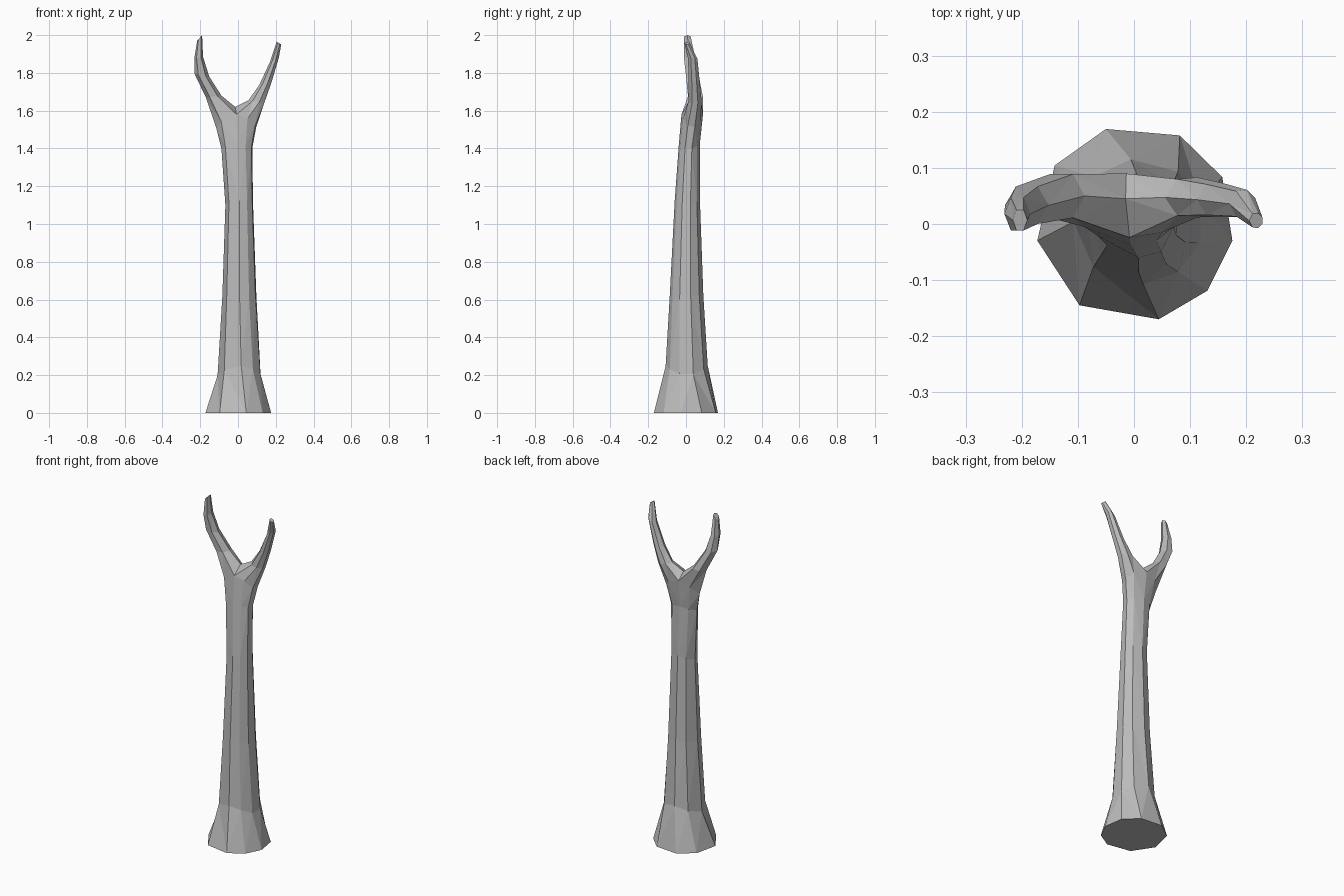
import bpy, bmesh
from math import sin, cos, pi, radians

if "Cube" in bpy.data.objects:
    bpy.data.objects.remove(bpy.data.objects["Cube"])

grey = bpy.data.materials.new("stone_grey")
grey.use_nodes = True
colour = (0.5, 0.5, 0.5, 1)
grey.diffuse_color = colour
grey.node_tree.nodes["Principled BSDF"].inputs["Base Color"].default_value = colour

bm = bmesh.new()


def bridge(low, high):
    for i in range(len(low)):
        j = (i + 1) % len(low)
        bm.faces.new((low[i], low[j], high[j], high[i]))


# Trunk: uneven nine-sided rings (height, x range, y range, twist, front/back lift)
angles = [-76, -43, -10, 28, 63, 107, 144, 190, 236]
trunk = [
    (0.00, -0.175, 0.178, -0.175, 0.177, 0, 0),
    (0.20, -0.108, 0.125, -0.108, 0.116, -10, 0.05),
    (0.62, -0.083, 0.100, -0.086, 0.092, -14, 0),
    (1.10, -0.067, 0.082, -0.060, 0.074, -14, 0.02),
    (1.40, -0.088, 0.078, -0.038, 0.073, -14, 0.02),
    (1.51, -0.116, 0.100, -0.024, 0.090, -14, 0.07),
]
rings = []
for z, x0, x1, y0, y1, twist, lift in trunk:
    ring = []
    for a in angles:
        t = radians(a + twist)
        ring.append(bm.verts.new(((x0 + x1) / 2 + cos(t) * (x1 - x0) / 2,
                                  (y0 + y1) / 2 + sin(t) * (y1 - y0) / 2,
                                  z + lift * sin(t) ** 2)))
    if rings:
        bridge(rings[-1], ring)
    rings.append(ring)
bm.faces.new(rings[0][::-1])

# Fork: each half of the top ring closes through one crotch point
top = rings[-1]
crotch = bm.verts.new((-0.015, 0.045, 1.62))
left_start = top[0:6] + [crotch]
right_start = top[5:] + [top[0], crotch]


def prong(start, sections, side):
    """Loft sections (outer x, z, inner x, z, y range) from the fork to a capped tip."""
    n = len(start) - 1
    last = start
    for ox, oz, ix, iz, y0, y1 in sections:
        ring = []
        for i in range(n + 1):
            phi = pi if i == n else radians(-120 + 240 * i / (n - 1))
            u = 0.5 + 0.5 * cos(phi)
            ring.append(bm.verts.new((ix + (ox - ix) * u,
                                      (y0 + y1) / 2 + side * sin(phi) * (y1 - y0) / 2,
                                      iz + (oz - iz) * u)))
        bridge(last, ring)
        last = ring
    bm.faces.new(last)


prong(left_start, [
    (0.143, 1.64, 0.055, 1.655, 0.010, 0.085),
    (0.180, 1.75, 0.112, 1.735, 0.012, 0.075),
    (0.218, 1.88, 0.170, 1.86, 0.010, 0.062),
    (0.230, 1.95, 0.205, 1.965, -0.008, 0.020),
], 1)
prong(right_start, [
    (-0.170, 1.67, -0.088, 1.68, 0.005, 0.095),
    (-0.230, 1.795, -0.152, 1.78, -0.005, 0.072),
    (-0.231, 1.88, -0.185, 1.885, -0.016, 0.052),
    (-0.216, 1.97, -0.190, 2.00, -0.014, 0.028),
], -1)

bmesh.ops.recalc_face_normals(bm, faces=bm.faces[:])
# Break the bent quads into crisp flat facets
bmesh.ops.triangulate(bm, faces=[f for f in bm.faces if len(f.verts) == 4])
mesh = bpy.data.meshes.new("forked_post")
bm.to_mesh(mesh)
bm.free()
mesh.materials.append(grey)
post = bpy.data.objects.new("forked_post", mesh)
bpy.context.collection.objects.link(post)
